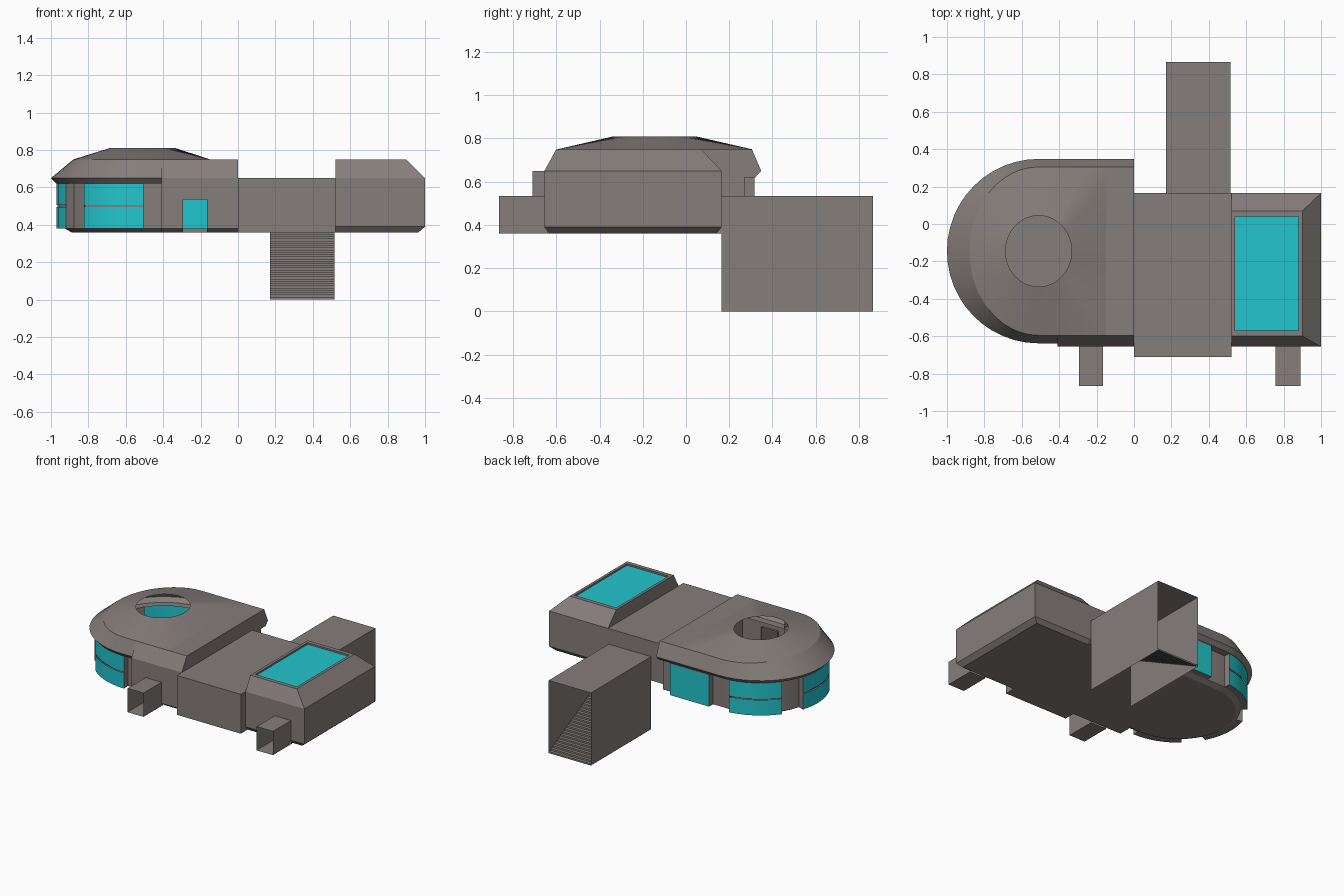
import bpy, bmesh, math

if "Cube" in bpy.data.objects:
    bpy.data.objects.remove(bpy.data.objects["Cube"])

def material(name, rgb):
    m = bpy.data.materials.new(name)
    m.diffuse_color = (*rgb, 1)
    m.use_nodes = True
    m.node_tree.nodes["Principled BSDF"].inputs["Base Color"].default_value = m.diffuse_color
    return m

GREY = material("warm grey", (0.235, 0.208, 0.197))
CYAN = material("cyan glass", (0.016, 0.56, 0.61))

def build(name, polys, mat=GREY, smooth=None):
    """Make one object from polygons given as corner lists, welded together."""
    bm = bmesh.new()
    for p in polys:
        bm.faces.new([bm.verts.new(c) for c in p])
    bmesh.ops.remove_doubles(bm, verts=bm.verts, dist=0.0005)
    bmesh.ops.recalc_face_normals(bm, faces=bm.faces)
    me = bpy.data.meshes.new(name)
    bm.to_mesh(me)
    bm.free()
    ob = bpy.data.objects.new(name, me)
    bpy.context.collection.objects.link(ob)
    me.materials.append(mat)
    if smooth:
        bpy.ops.object.select_all(action='DESELECT')
        ob.select_set(True)
        bpy.context.view_layer.objects.active = ob
        bpy.ops.object.shade_smooth_by_angle(angle=math.radians(smooth))
    return ob

def strip(a, b):
    """Quads between two point rows."""
    return [[a[i], a[i + 1], b[i + 1], b[i]] for i in range(len(a) - 1)]

def loft(rows):
    return [q for a, b in zip(rows, rows[1:]) for q in strip(a, b)]

def rect(x0, x1, y0, y1, z):
    return [(x0, y0, z), (x1, y0, z), (x1, y1, z), (x0, y1, z)]

def closed(r):
    return r + r[:1]

# ---- right module: bevelled block with sunken skylight
rings = [rect(0.52, 0.965, -0.63, 0.14, 0.36), rect(0.52, 1.0, -0.655, 0.165, 0.39),
         rect(0.52, 1.0, -0.655, 0.165, 0.65), rect(0.52, 0.90, -0.60, 0.07, 0.75),
         rect(0.54, 0.88, -0.57, 0.04, 0.75), rect(0.54, 0.88, -0.57, 0.04, 0.738)]
build("right_module", loft([closed(r) for r in rings]) + [rings[0]], smooth=25)
build("skylight", [rings[-1]], CYAN)

# ---- middle module
lo, hi = rect(0, 0.52, -0.71, 0.165, 0.36), rect(0, 0.52, -0.71, 0.165, 0.65)
build("middle_module", loft([closed(lo), closed(hi)]) + [lo, hi])

# ---- entrance tunnel at the back, open below and at both ends
ty0, ty1, tx0, tx1 = 0.165, 0.865, 0.17, 0.515
section = [(tx0, 0), (tx0, 0.535), (tx1, 0.535), (tx1, 0)]
build("entrance_tunnel", loft([[(x, y, z) for x, z in section] for y in (ty0, ty1)]))

# ---- stairs inside the tunnel
N = 30
prof = []
for i in range(N):
    y = ty1 - (ty1 - ty0) * i / N
    prof += [(y, 0.36 * i / N), (y, 0.36 * (i + 1) / N)]
prof.append((ty0, 0.36))
build("stairs", strip([(tx0, y, z) for y, z in prof], [(tx1, y, z) for y, z in prof]))

# ---- two docking tubes at the front
for side, x0, x1 in (("left", -0.295, -0.165), ("right", 0.757, 0.89)):
    ends = [[(x0, y, 0.36), (x1, y, 0.36), (x1, y, 0.535), (x0, y, 0.535)] for y in (-0.865, -0.64)]
    build(side + "_front_tube", loft([closed(e) for e in ends]))

# ---- left module: path runs along the back wall, round the west end, to the front
CX, CY = -0.51, -0.145

def pt(s, rx, ry, z):
    """s 90..270 is the round end in degrees; outside it, straight runs of 0.01 per unit."""
    if s < 90:
        return (CX + (90 - s) * 0.01, CY + ry, z)
    if s > 270:
        return (CX + (s - 270) * 0.01, CY - ry, z)
    a = math.radians(s)
    return (CX + rx * math.cos(a), CY + ry * math.sin(a), z)

def samples(a, b):
    if b <= 90:
        return [a, b]
    n = max(1, round((b - a) / 7.5))
    return sorted({a + (b - a) * i / n for i in range(n + 1)} | {c for c in (90, 270) if a < c < b})

arc = [90 + 7.5 * i for i in range(25)]
path = [39] + arc + [321]

# roof skirt and soffit
rows = [(0.37, 0.45, 0.75), (0.49, 0.493, 0.65), (0.46, 0.465, 0.62), (0.41, 0.41, 0.62)]
skirt = loft([[pt(s, *r) for s in path] for r in rows])

# roof cap rising to the oval opening
rim, edge = [], []
for i in range(49):
    a = math.radians(i * 7.5)
    c, s = math.cos(a), math.sin(a)
    rim.append((CX + 0.177 * c, CY + 0.19 * s, 0.81))
    if c <= 1e-6:
        edge.append((CX + 0.37 * c, CY + 0.45 * s, 0.75))
    else:
        t = 1 / max(abs(c), abs(s))
        edge.append((CX + 0.36 * c * t, CY + 0.45 * s * t, 0.75))
flat = [rect(-0.15, 0, CY - 0.45, CY + 0.45, 0.75)]
build("left_roof", skirt + strip(rim, edge) + flat, smooth=22)

# outer wall with projecting window bays
RW, RG = 0.415, 0.462
spans = [(39, 48, 0), (48, 80, 1), (80, 97.5, 0), (97.5, 142.5, 1), (142.5, 162.5, 0),
         (162.5, 207.5, 1), (207.5, 227.5, 0), (227.5, 270.5, 1), (270.5, 280, 0)]
wall, glass = [], []
for a, b, is_window in spans:
    ss = samples(a, b)
    row = lambda r, z: [pt(s, r, r, z) for s in ss]
    if is_window:
        wall += strip(row(0.38, 0.36), row(RW, 0.38)) + strip(row(RW, 0.38), row(RG, 0.38))
        if b <= 90:                                   # flat back window, single pane
            glass += strip(row(RG, 0.38), row(RG, 0.61))
            wall += strip(row(RG, 0.61), row(RG, 0.62))
        else:                                         # curved bay, two panes and a bar
            glass += strip(row(RG, 0.38), row(RG, 0.495)) + strip(row(RG, 0.505), row(RG, 0.62))
            wall += strip(row(RG - 0.006, 0.495), row(RG - 0.006, 0.505))
        for s in (a, b):                              # jambs
            wall.append([pt(s, RW, RW, 0.38), pt(s, RG, RG, 0.38), pt(s, RG, RG, 0.62), pt(s, RW, RW, 0.62)])
    else:
        wall += loft([row(0.38, 0.36), row(RW, 0.38), row(RW, 0.62)])
build("left_wall", wall, smooth=22)
build("window_panes", glass, CYAN, smooth=22)

# floor
build("left_floor", [[pt(s, 0.38, 0.38, 0.36) for s in [39] + arc + [280]]
                     + [(-0.41, -0.63, 0.36), (0, -0.63, 0.36)]])

# front wall block, open where the tube joins
front = [(-0.63, 0.36), (-0.655, 0.38), (-0.655, 0.535), (-0.655, 0.65), (-0.595, 0.75)]
xs = [-0.41, -0.295, -0.165, 0]
block = []
for i in range(3):
    for j in range(4):
        if i == 1 and j < 2:
            continue
        (ya, za), (yb, zb) = front[j], front[j + 1]
        block.append([(xs[i], ya, za), (xs[i + 1], ya, za), (xs[i + 1], yb, zb), (xs[i], yb, zb)])
block.append([(-0.41, y, z) for y, z in front + [(-0.56, 0.75), (-0.56, 0.36)]])
build("left_front_wall", block)

# east end wall
back = [(0.305, 0.75), (0.348, 0.65), (0.32, 0.62), (CY + RW, 0.62), (CY + RW, 0.38), (0.235, 0.36)]
build("left_end_wall", [[(0, y, z) for y, z in front + back]])
